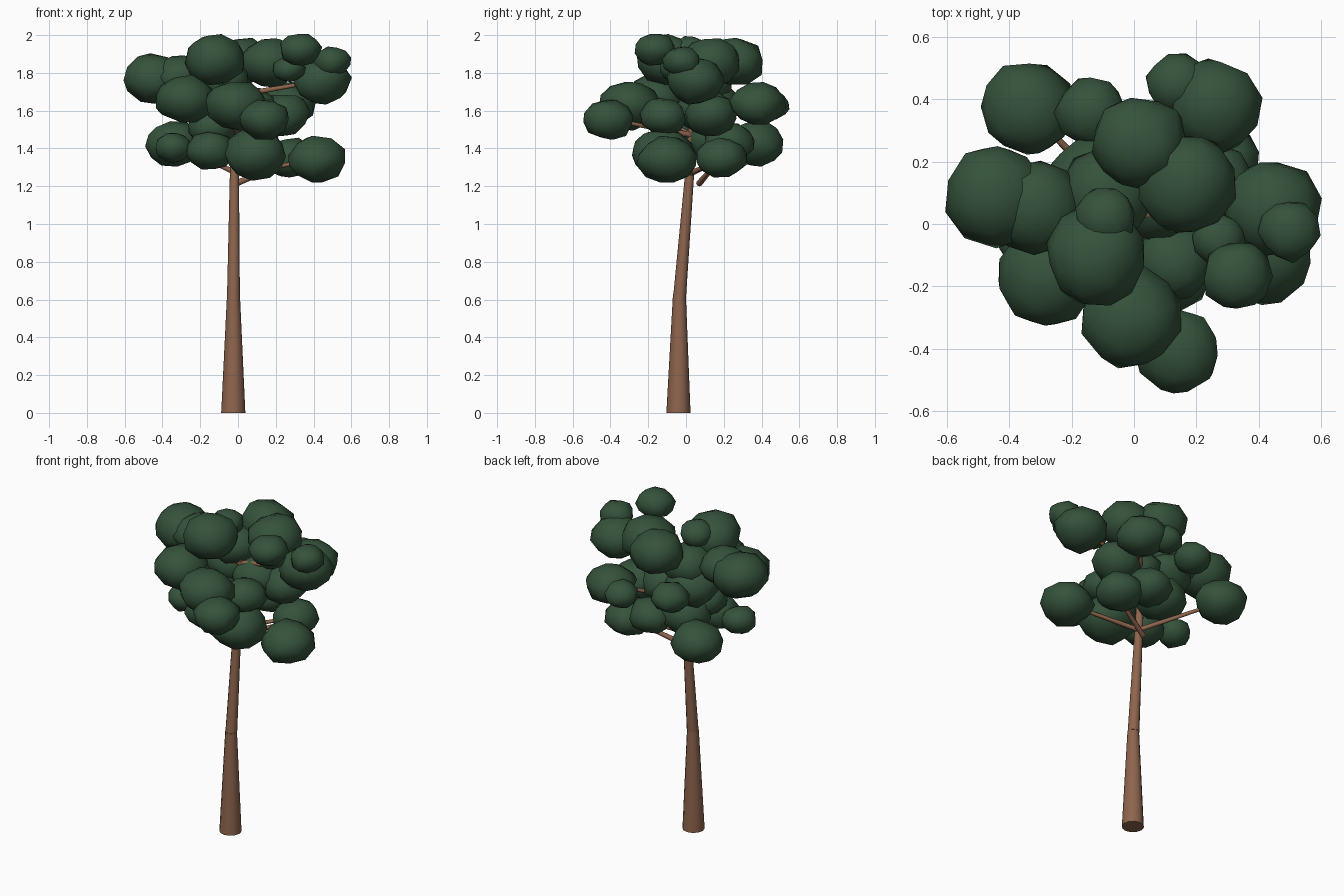
import bpy, bmesh, random
from mathutils import Vector

if "Cube" in bpy.data.objects:
    bpy.data.objects.remove(bpy.data.objects["Cube"])

random.seed(4)


def material(name, rgb):
    m = bpy.data.materials.new(name)
    m.diffuse_color = (*rgb, 1)
    m.use_nodes = True
    m.node_tree.nodes["Principled BSDF"].inputs["Base Color"].default_value = m.diffuse_color
    return m


bark = material("bark brown", (0.27, 0.13, 0.075))
leaf = material("leaf green", (0.035, 0.085, 0.044))


def finish(bm, name, mat):
    for f in bm.faces:
        f.smooth = len(f.verts) <= 4  # end caps stay flat
    me = bpy.data.meshes.new(name)
    bm.to_mesh(me)
    bm.free()
    me.materials.append(mat)
    ob = bpy.data.objects.new(name, me)
    bpy.context.collection.objects.link(ob)


def limb(name, a, b, r1, r2, sides=12, level=False):
    """Tapered log from a to b; level keeps the end rings horizontal."""
    a, b = Vector(a), Vector(b)
    bm = bmesh.new()
    bmesh.ops.create_cone(bm, cap_ends=True, segments=sides, radius1=r1, radius2=r2, depth=1)
    rot = (b - a).to_track_quat('Z', 'Y')
    for v in bm.verts:
        ring = Vector((v.co.x, v.co.y, 0))
        v.co = (a if v.co.z < 0 else b) + (ring if level else rot @ ring)
    finish(bm, name, bark)


def clump(name, centre, r):
    """Slightly irregular, flattened low-poly leaf ball."""
    bm = bmesh.new()
    bmesh.ops.create_icosphere(bm, subdivisions=2, radius=r)
    spin = Vector([random.uniform(-1, 1) for _ in range(3)]).to_track_quat('Z', 'Y')
    for v in bm.verts:
        p = (spin @ v.co) * random.uniform(0.94, 1.08)
        v.co = centre + Vector((p.x, p.y, p.z * 0.8))
    finish(bm, name, leaf)


def crown_tier(tier, fork_z, spots):
    """Leaf clumps (x, y, z, radius); far, large ones get a branch from the fork."""
    fork = Vector((-0.01, 0.03, fork_z))
    for i, (x, y, z, r) in enumerate(spots, 1):
        centre = Vector((x, y, z))
        clump(f"{tier}_leaves_{i}", centre, r)
        if r > 0.12 and (centre - fork).xy.length > 0.3:
            limb(f"{tier}_branch_{i}", fork, centre, 0.015, 0.009, 8)


# Trunk in two leaning sections, then a thin stem inside the crown
limb("lower_trunk", (-0.025, -0.04, 0), (-0.024, -0.035, 0.63), 0.064, 0.034, level=True)
limb("upper_trunk", (-0.024, -0.033, 0.625), (-0.018, 0.03, 1.4), 0.034, 0.022, level=True)
limb("crown_stem", (-0.018, 0.03, 1.38), (0, 0.03, 1.72), 0.022, 0.015)
# Cut branch stub under the crown
limb("branch_stub", (-0.01, 0.07, 1.215), (0.27, 0.17, 1.33), 0.017, 0.009, 8)

crown_tier("lower", 1.27, [
    (-0.34, 0.37, 1.425, .15), (-0.34, -0.05, 1.405, .1), (-0.15, -0.1, 1.39, .13),
    (0.09, -0.12, 1.37, .165), (0.42, -0.1, 1.34, .155), (0.27, 0.19, 1.35, .135),
    (-0.09, 0.13, 1.46, .15), (0.08, 0.23, 1.43, .13), (-0.14, 0.0, 1.51, .13)])
crown_tier("middle", 1.47, [
    (-0.01, -0.3, 1.63, .16), (0.14, -0.41, 1.555, .135), (0.26, 0.38, 1.635, .145),
    (0.14, 0.45, 1.63, .1), (0.13, -0.12, 1.57, .125), (0.24, 0.13, 1.58, .14),
    (-0.28, -0.17, 1.66, .16), (-0.13, 0.12, 1.64, .16), (-0.14, 0.36, 1.65, .11),
    (0.07, 0.1, 1.6, .15)])
crown_tier("upper", 1.68, [
    (-0.44, 0.09, 1.77, .165), (-0.31, 0.05, 1.78, .145), (-0.12, -0.1, 1.87, .165),
    (-0.09, 0.02, 1.915, .1), (0.02, 0.26, 1.86, .155), (0.17, 0.13, 1.855, .16),
    (0.44, 0.05, 1.76, .155), (0.5, -0.02, 1.86, .1), (0.27, -0.05, 1.82, .085),
    (0.33, -0.165, 1.925, .11), (-0.09, 0.1, 1.75, .15)])
